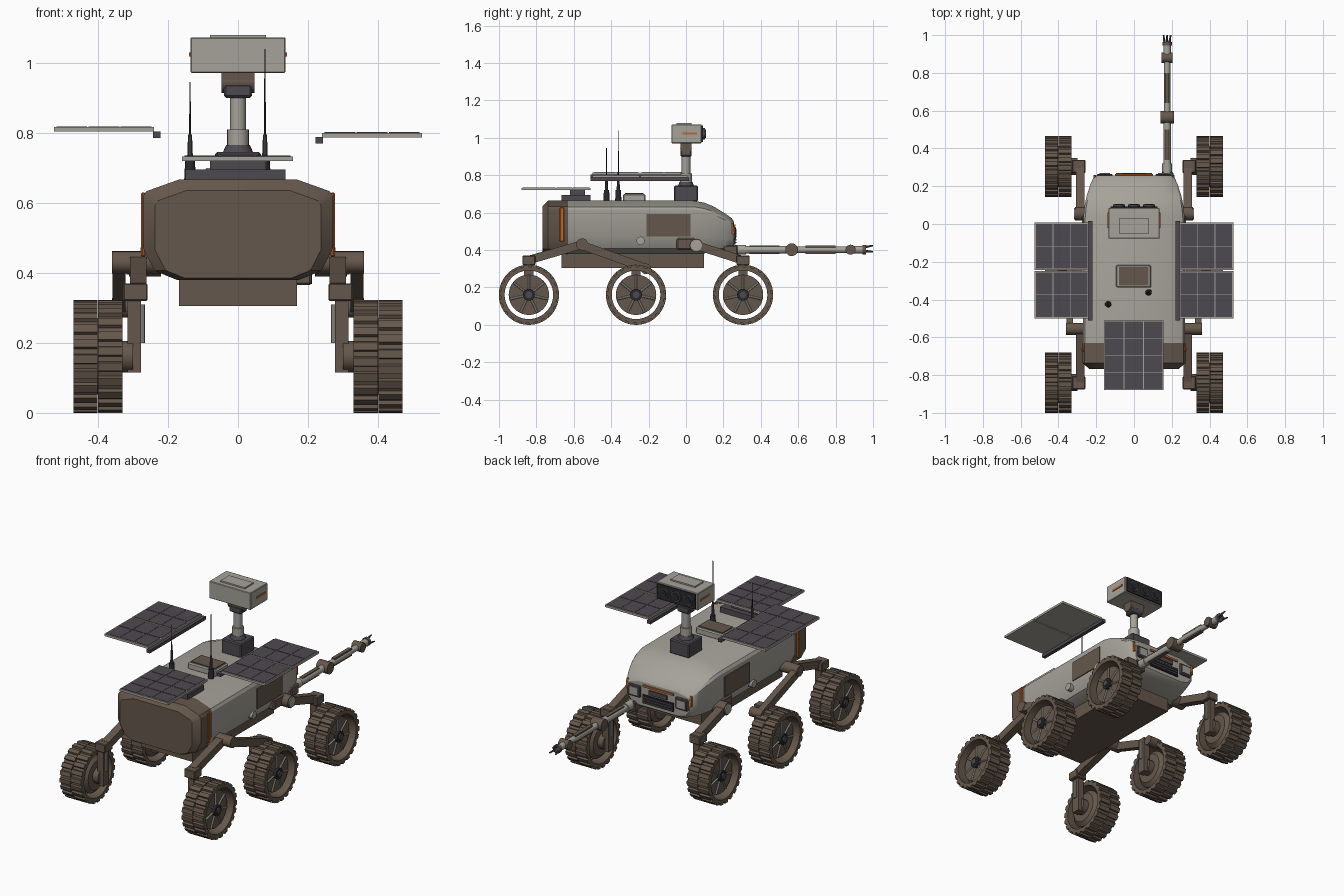
import bpy, bmesh, math
from mathutils import Vector, Matrix

if "Cube" in bpy.data.objects:
    bpy.data.objects.remove(bpy.data.objects["Cube"])

def material(name, rgb):
    m = bpy.data.materials.new(name)
    m.diffuse_color = tuple((c / 255) ** 2.2 for c in rgb) + (1,)
    m.use_nodes = True
    m.node_tree.nodes["Principled BSDF"].inputs["Base Color"].default_value = m.diffuse_color
    return m

LIGHT = material("light grey", (164, 161, 152))
BROWN = material("brown", (101, 88, 77))
SLATE = material("slate", (79, 75, 81))
BLACK = material("near black", (46, 45, 48))
ORANGE = material("orange", (186, 100, 48))

def finish(name, bm, mat):
    bmesh.ops.recalc_face_normals(bm, faces=bm.faces)
    me = bpy.data.meshes.new(name)
    bm.to_mesh(me)
    bm.free()
    me.materials.append(mat)
    ob = bpy.data.objects.new(name, me)
    bpy.context.collection.objects.link(ob)
    return ob

def box(name, mat, x, y, z, bevel=0.0):
    """Box from (min, max) ranges."""
    bm = bmesh.new()
    r = (x, y, z)
    bmesh.ops.create_cube(bm, size=1)
    for v in bm.verts:
        v.co = [(a + b) / 2 + c * abs(b - a) for (a, b), c in zip(r, v.co)]
    if bevel:
        bmesh.ops.bevel(bm, geom=bm.edges[:], offset=bevel, segments=1, affect='EDGES')
    return finish(name, bm, mat)

def rod(name, mat, p, q, r, r2=None, n=20):
    p, q = Vector(p), Vector(q)
    d = q - p
    bm = bmesh.new()
    m = Matrix.Translation((p + q) / 2) @ d.to_track_quat('Z', 'Y').to_matrix().to_4x4()
    bmesh.ops.create_cone(bm, cap_ends=True, segments=n, radius1=r,
                          radius2=r if r2 is None else r2, depth=d.length, matrix=m)
    return finish(name, bm, mat)

def beam(name, mat, p, q, w, h):
    """Rectangular bar from p to q, w across x and h in height."""
    p, q = Vector(p), Vector(q)
    d = (q - p).normalized()
    side = Vector((1, 0, 0))
    up = side.cross(d).normalized()
    bm = bmesh.new()
    rings = [[bm.verts.new(c + side * a * w / 2 + up * b * h / 2)
              for a, b in ((-1, -1), (1, -1), (1, 1), (-1, 1))] for c in (p, q)]
    bridge(bm, rings)
    return finish(name, bm, mat)

def bridge(bm, rings, closed=False):
    n = len(rings[0])
    pairs = list(zip(rings, rings[1:])) + ([(rings[-1], rings[0])] if closed else [])
    for a, b in pairs:
        for i in range(n):
            bm.faces.new((a[i], a[(i + 1) % n], b[(i + 1) % n], b[i]))
    if not closed:
        bm.faces.new(rings[0])
        bm.faces.new(rings[-1])

# Body: chamfered cross-section (x, height fraction) lofted along y
HALF = [(0.17, 1), (0.262, 0.885), (0.272, 0.83), (0.272, 0.32), (0.238, 0.09), (0.175, 0)]
SECTION = HALF + [(-x, t) for x, t in reversed(HALF)]

def hull(name, mat, stations):
    bm = bmesh.new()
    rings = [[bm.verts.new((x * s, y, zb + t * (zt - zb))) for x, t in SECTION]
             for y, s, zt, zb in stations]
    bridge(bm, rings)
    return finish(name, bm, mat)

hull("body_shell", LIGHT, [(-0.64, 0.995, 0.664, 0.382), (0.04, 0.985, 0.664, 0.382),
     (0.1, 0.96, 0.653, 0.383), (0.15, 0.92, 0.632, 0.386), (0.21, 0.85, 0.595, 0.392),
     (0.245, 0.79, 0.57, 0.4), (0.257, 0.74, 0.55, 0.41)])
hull("rear_cap", BROWN, [(-0.767, 0.87, 0.635, 0.385), (-0.737, 1, 0.666, 0.38), (-0.63, 1, 0.666, 0.38)])
box("belly_box", BROWN, (-0.168, 0.168), (-0.665, 0.095), (0.305, 0.4))

# Front face details
box("front_orange_strip", ORANGE, (-0.1, 0.1), (0.25, 0.264), (0.525, 0.537))
box("front_grille", BLACK, (-0.1, 0.1), (0.25, 0.265), (0.43, 0.48))
for i in range(3):
    box("grille_slat", SLATE, (-0.095, 0.095), (0.26, 0.269), (0.437 + i * 0.015, 0.443 + i * 0.015))
box("front_plate", SLATE, (-0.06, 0.06), (0.25, 0.267), (0.49, 0.515))

# Roof equipment
box("roof_hatch_frame", LIGHT, (-0.095, 0.09), (-0.337, -0.217), (0.66, 0.7), 0.006)
box("roof_hatch_panel", BROWN, (-0.08, 0.078), (-0.325, -0.228), (0.698, 0.706))
box("panel_base", SLATE, (-0.15, 0.135), (-0.665, -0.51), (0.66, 0.695))
box("panel_pedestal", SLATE, (-0.08, 0.08), (-0.62, -0.54), (0.69, 0.722))
for x, y, top in ((-0.137, -0.425, 0.945), (0.077, -0.362, 1.04)):
    rod("antenna_foot", BLACK, (x, y, 0.66), (x, y, 0.72), 0.017, 0.014, 12)
    rod("antenna_base", SLATE, (x, y, 0.72), (x, y, 0.795), 0.009, 0.006, 10)
    rod("antenna_whip", BLACK, (x, y, 0.79), (x, y, top), 0.003, 0.002, 6)

# Solar panels: light tray with dark cells laid on top
def solar(name, x0, x1, y0, y1, z, cols, rows):
    box(name + "_tray", LIGHT, (x0, x1), (y0, y1), (z - 0.013, z))
    g, e = 0.004, 0.005
    cw, ch = (x1 - x0 - 2 * e) / cols, (y1 - y0 - 2 * e) / rows
    for i in range(cols):
        for j in range(rows):
            a, b = x0 + e + i * cw, y0 + e + j * ch
            box(name + "_cell", SLATE, (a + g / 2, a + cw - g / 2), (b + g / 2, b + ch - g / 2), (z - 0.003, z + 0.002))

solar("rear_panel", -0.16, 0.157, -0.88, -0.51, 0.733, 3, 4)
for s, z in ((-1, 0.816), (1, 0.8)):
    for y0, y1 in ((-0.5, -0.249), (-0.243, 0.007)):
        solar("side_panel", *sorted((s * 0.24, s * 0.526)), y0, y1, z, 3, 2)
    box("panel_rail", SLATE, sorted((s * 0.221, s * 0.243)), (-0.51, 0.017), (z - 0.031, z - 0.012))

# Mast and camera head
box("mast_base", SLATE, (-0.065, 0.065), (-0.065, 0.065), (0.66, 0.745), 0.006)
rod("mast_collar", SLATE, (0, 0, 0.74), (0, 0, 0.765), 0.045, 0.034)
rod("mast_lower", LIGHT, (0, 0, 0.745), (0, 0, 0.81), 0.031)
rod("mast_tube", LIGHT, (0, 0, 0.8), (0, 0, 0.91), 0.023)
box("neck_joint", SLATE, (-0.04, 0.04), (-0.03, 0.03), (0.9, 0.94), 0.006)
rod("neck_roll", BROWN, (-0.047, 0, 0.945), (0.047, 0, 0.945), 0.031)
box("neck_top", BROWN, (-0.047, 0.047), (-0.03, 0.03), (0.94, 0.975))
box("head_case", LIGHT, (-0.136, 0.136), (-0.077, 0.084), (0.971, 1.072), 0.003)
box("head_top_plate", LIGHT, (-0.08, 0.08), (-0.05, 0.03), (1.07, 1.08))
box("head_face", BLACK, (-0.125, 0.125), (0.08, 0.092), (0.978, 1.066))
for x in (-0.08, 0, 0.08):
    rod("lens_ring", SLATE, (x, 0.085, 1.022), (x, 0.102, 1.022), 0.032)
    rod("lens_glass", BLACK, (x, 0.09, 1.022), (x, 0.106, 1.022), 0.024)

# Wheel parts, outer side towards +x, centred on the axle
def gear(name, x0, x1, shift, n=22):
    bm = bmesh.new()
    outer = []
    for i in range(n):
        for f, r in ((0.0, 0.15), (0.32, 0.15), (0.4, 0.161), (0.92, 0.161)):
            outer.append(((i + f + shift) * math.tau / n, r))
    rings = [[bm.verts.new((x, r * math.sin(a), r * math.cos(a))) for a, r in prof]
             for x, prof in ((x0, outer), (x1, outer), (x1, [(a, 0.13) for a, _ in outer]),
                             (x0, [(a, 0.13) for a, _ in outer]))]
    bridge(bm, rings, closed=True)
    return finish(name, bm, BROWN)

wheel = [gear("tyre_outer_row", 0.002, 0.07, 0), gear("tyre_inner_row", -0.07, 0.0, 0.5),
         rod("wheel_disc", BROWN, (-0.045, 0, 0), (0.04, 0, 0), 0.108, n=32),
         rod("wheel_inner_cone", BROWN, (-0.065, 0, 0), (-0.045, 0, 0), 0.085, 0.108, 32),
         rod("wheel_hub", BLACK, (-0.08, 0, 0), (0.058, 0, 0), 0.032, n=20),
         rod("wheel_hub_cap", SLATE, (0.05, 0, 0), (0.066, 0, 0), 0.018, n=12)]
for i in range(7):
    a = i * math.tau / 7
    d = Vector((0, math.sin(a), math.cos(a)))
    wheel.append(rod("wheel_spoke", LIGHT, d * 0.025 + Vector((0.043, 0, 0)), d * 0.104 + Vector((0.043, 0, 0)), 0.006, n=6))
for s in (1, -1):
    for y in (-0.84, -0.267, 0.305):
        for part in wheel:
            ob = part.copy()
            bpy.context.collection.objects.link(ob)
            ob.location = (s * 0.4, y, 0.161)
            ob.rotation_euler.z = 0 if s > 0 else math.pi
for part in wheel:
    bpy.data.objects.remove(part)

# Everything repeated on both sides
for s in (1, -1):
    def sx(a, b):
        return sorted((s * a, s * b))
    # Suspension
    for y in (-0.84, -0.267, 0.305):
        box("wheel_strut", BROWN, sx(0.277, 0.315), (y - 0.025, y + 0.025), (0.115, 0.33))
        rod("strut_damper", LIGHT, (s * 0.274, y, 0.2), (s * 0.274, y, 0.31), 0.009, n=10)
        rod("axle", BROWN, (s * 0.3, y, 0.161), (s * 0.345, y, 0.161), 0.045)
        if y != -0.267:
            box("steering_block", BROWN, sx(0.258, 0.328), (y - 0.035, y + 0.035), (0.32, 0.37), 0.004)
    beam("rear_arm", BROWN, (s * 0.285, -0.555, 0.43), (s * 0.285, -0.83, 0.35), 0.046, 0.045)
    beam("middle_arm", BROWN, (s * 0.34, -0.555, 0.425), (s * 0.34, -0.22, 0.305), 0.036, 0.045)
    rod("middle_arm_end", BROWN, (s * 0.28, -0.215, 0.3), (s * 0.36, -0.215, 0.3), 0.028)
    rod("rear_pivot", BROWN, (s * 0.22, -0.555, 0.43), (s * 0.36, -0.555, 0.43), 0.032)
    beam("front_arm", BROWN, (s * 0.285, 0.055, 0.425), (s * 0.285, 0.29, 0.35), 0.046, 0.045)
    rod("front_pivot", BROWN, (s * 0.22, 0.055, 0.425), (s * 0.312, 0.055, 0.425), 0.036)
    rod("front_pivot_cap", LIGHT, (s * 0.312, 0.055, 0.425), (s * 0.318, 0.055, 0.425), 0.03)
    box("pivot_mount", BROWN, sx(0.2, 0.272), (-0.05, 0.05), (0.4, 0.465), 0.008)
    # Side details
    box("side_hatch", BROWN, sx(0.26, 0.274), (-0.21, 0.025), (0.473, 0.592))
    rod("side_port", LIGHT, (s * 0.25, -0.243, 0.45), (s * 0.278, -0.243, 0.45), 0.022)
    box("side_orange_strip", ORANGE, sx(0.264, 0.277), (-0.675, -0.652), (0.445, 0.63), 0.004)
    box("head_orange_strip", ORANGE, sx(0.13, 0.14), (-0.02, 0.06), (1.018, 1.03))
    # Front lamps
    box("lamp_housing", SLATE, sx(0.115, 0.195), (0.235, 0.266), (0.455, 0.525), 0.005)
    box("lamp_glass", LIGHT, sx(0.128, 0.182), (0.26, 0.271), (0.468, 0.512))
    beam("lamp_orange_strip", ORANGE, (s * 0.208, 0.249, 0.485), (s * 0.208, 0.243, 0.545), 0.012, 0.02)

# Robot arm
X, Z = 0.175, 0.402
box("arm_shoulder", BROWN, (X - 0.03, X + 0.035), (0.2, 0.275), (0.365, 0.425), 0.006)
rod("arm_shoulder_joint", LIGHT, (X, 0.26, Z), (X, 0.32, Z), 0.026)
rod("arm_upper", LIGHT, (X, 0.3, Z), (X, 0.55, Z), 0.02)
rod("arm_elbow", BROWN, (X - 0.036, 0.565, Z), (X + 0.036, 0.565, Z), 0.034)
rod("arm_lower", LIGHT, (X, 0.58, Z), (X, 0.87, Z), 0.017)
for y0, y1 in ((0.34, 0.5), (0.64, 0.8)):
    box("arm_strip", BROWN, (X - 0.011, X + 0.011), (y0, y1), (Z - 0.022, Z + 0.022))
rod("arm_wrist", BROWN, (X - 0.03, 0.88, Z), (X + 0.03, 0.88, Z), 0.027)
rod("arm_hand", LIGHT, (X, 0.89, Z), (X, 0.955, Z), 0.02)
rod("arm_hand_ring", BROWN, (X, 0.945, Z), (X, 0.963, Z), 0.025)
for i in range(3):
    a = i * math.tau / 3 + math.pi / 2
    dx, dz = math.cos(a), math.sin(a)
    rod("gripper_finger", SLATE, (X + dx * 0.014, 0.955, Z + dz * 0.014), (X + dx * 0.022, 1.0, Z + dz * 0.022), 0.007, 0.004, 8)

# Smooth the round parts, keeping edges sharp
bpy.ops.object.select_all(action='SELECT')
bpy.context.view_layer.objects.active = bpy.context.selected_objects[0]
bpy.ops.object.shade_smooth_by_angle(angle=math.radians(30))
